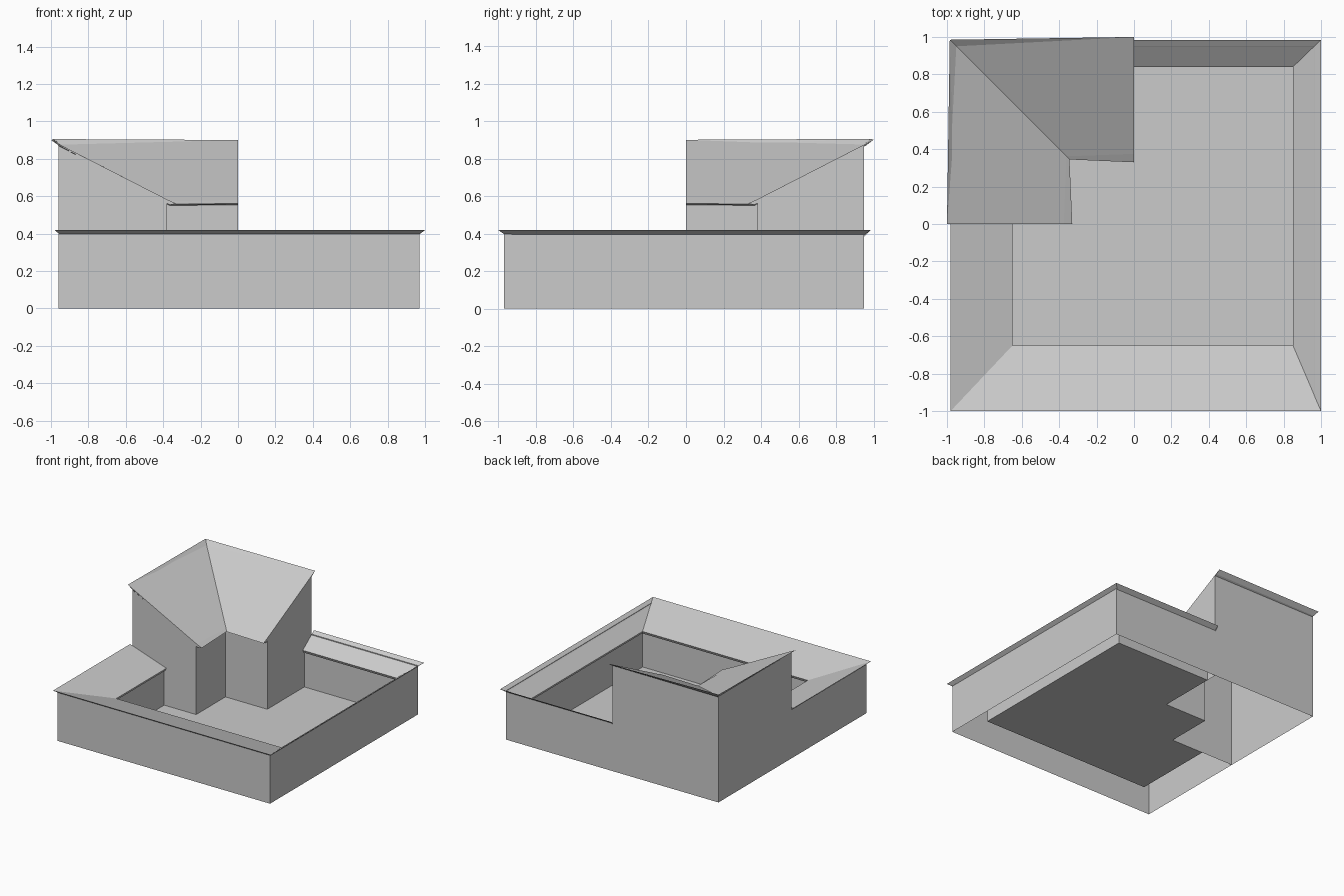
import bpy, bmesh

cube = bpy.data.objects.get("Cube")
if cube:
    bpy.data.objects.remove(cube, do_unlink=True)

grey = bpy.data.materials.new("plain_grey")
grey.use_nodes = True
colour = (0.6, 0.6, 0.6, 1)
grey.diffuse_color = colour
grey.node_tree.nodes["Principled BSDF"].inputs["Base Color"].default_value = colour


def finish(name, bm):
    bmesh.ops.remove_doubles(bm, verts=bm.verts, dist=0.0005)
    bmesh.ops.recalc_face_normals(bm, faces=bm.faces)
    mesh = bpy.data.meshes.new(name)
    bm.to_mesh(mesh)
    bm.free()
    mesh.materials.append(grey)
    obj = bpy.data.objects.new(name, mesh)
    bpy.context.collection.objects.link(obj)
    return obj


def roof(name, stations):
    """Loft closed cross-sections along the roof and cap both ends."""
    bm = bmesh.new()
    rows = [[bm.verts.new(p) for p in s] for s in stations]
    n = len(rows[0])
    for a, b in zip(rows, rows[1:]):
        for i in range(n):
            j = (i + 1) % n
            bm.faces.new((a[i], a[j], b[j], b[i]))
    bm.faces.new(rows[0])
    bm.faces.new(rows[-1])
    return finish(name, bm)


def wall(name, path, closed=False):
    """Thin wall along a path of (x, y, top height)."""
    bm = bmesh.new()
    cols = [(bm.verts.new((x, y, 0)), bm.verts.new((x, y, z))) for x, y, z in path]
    pairs = list(zip(cols, cols[1:]))
    if closed:
        pairs.append((cols[-1], cols[0]))
    for a, b in pairs:
        bm.faces.new((a[0], b[0], b[1], a[1]))
    return finish(name, bm)


def mirror(p):
    """Swap the two arms of the corner tower."""
    return (-p[1], -p[0], p[2])


# Low wing: outer wall and courtyard wall
wall("outer_wall", [(x, y, 0.4) for x, y in
     ((-0.96, 0), (-0.96, -0.97), (0.97, -0.97), (0.97, 0.95), (0, 0.95))])
wall("courtyard_wall", [(x, y, 0.3) for x, y in
     ((-0.67, 0), (-0.67, -0.68), (0.87, -0.68), (0.87, 0.86), (0, 0.86))])

# Low roof sloping in towards the courtyard: outer low, outer top, inner top, inner low
rings = []
for x0, x1, y0, y1, z in ((-0.95, 0.965, -0.965, 0.95, 0.393),
                          (-0.98, 1.0, -1.0, 0.985, 0.418),
                          (-0.65, 0.85, -0.65, 0.84, 0.308),
                          (-0.66, 0.86, -0.66, 0.85, 0.286)):
    rings.append([(x0, 0, z), (x0, y0, z), (x1, y0, z), (x1, y1, z), (0, y1, z)])
roof("low_roof", list(zip(*rings)))

# Courtyard floor, notched around the tower
bm = bmesh.new()
bm.faces.new([bm.verts.new((x, y, 0)) for x, y in
              ((-0.67, -0.68), (0.87, -0.68), (0.87, 0.86), (0, 0.86),
               (0, 0.38), (-0.38, 0.38), (-0.38, 0), (-0.67, 0))])
floor = finish("courtyard_floor", bm)

# Corner tower: L-shaped wall with gable ends
wall("tower_wall", [(-0.96, 0, 0.87), (-0.38, 0, 0.57), (-0.38, 0.38, 0.57),
                    (0, 0.38, 0.57), (0, 0.95, 0.87), (-0.96, 0.95, 0.87)], closed=True)

# Tower roof: two arms meeting in a valley
end = [(-0.965, 0, 0.875), (-1.0, 0, 0.9), (-1.0, 0, 0.9),
       (-0.375, 0, 0.58), (-0.33, 0, 0.56), (-0.365, 0, 0.553)]
corner = [(-d, d, z) for d, z in ((0.96, 0.87), (0.985, 0.905), (0.95, 0.875),
                                  (0.362, 0.573), (0.345, 0.558), (0.37, 0.55))]
roof("tower_roof", [end, corner, [mirror(p) for p in end]])
